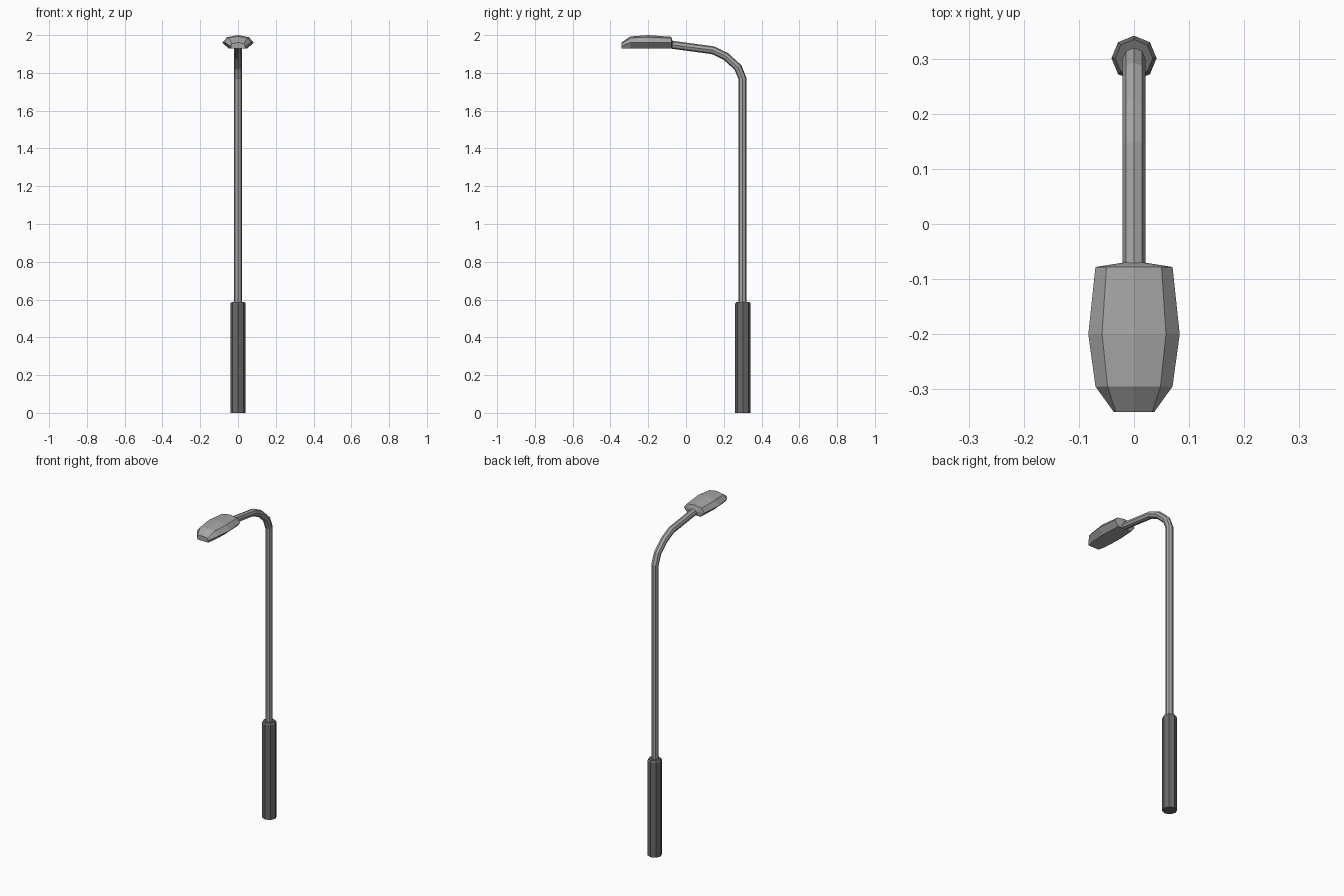
import bpy, bmesh, math
from mathutils import Vector

if "Cube" in bpy.data.objects:
    bpy.data.objects.remove(bpy.data.objects["Cube"])


def grey(name, v):
    m = bpy.data.materials.new(name)
    m.diffuse_color = (v, v, v, 1)
    m.use_nodes = True
    m.node_tree.nodes["Principled BSDF"].inputs["Base Color"].default_value = m.diffuse_color
    return m


dark_metal = grey("dark_metal", 0.14)
mid_metal = grey("mid_metal", 0.38)


def loft(name, rings, mat, tip=None):
    """Skin closed rings in order, cap both ends; tip raises the last cap to a point."""
    bm = bmesh.new()
    rows = [[bm.verts.new(p) for p in ring] for ring in rings]
    n = len(rows[0])
    for a, b in zip(rows, rows[1:]):
        for i in range(n):
            j = (i + 1) % n
            bm.faces.new((a[i], a[j], b[j], b[i]))
    bm.faces.new(rows[0][::-1])
    if tip:
        t = bm.verts.new(tip)
        for i in range(n):
            bm.faces.new((rows[-1][i], rows[-1][(i + 1) % n], t))
    else:
        bm.faces.new(rows[-1])
    bmesh.ops.recalc_face_normals(bm, faces=bm.faces)
    mesh = bpy.data.meshes.new(name)
    bm.to_mesh(mesh)
    bm.free()
    mesh.materials.append(mat)
    ob = bpy.data.objects.new(name, mesh)
    bpy.context.collection.objects.link(ob)
    return ob


def tube(name, path, radii, mat, sides=8):
    """Mitred tube along (y, z) points, with corners on the bend plane."""
    pts = [Vector((0, y, z)) for y, z in path]
    rings = []
    for k, p in enumerate(pts):
        d_in = (p - pts[max(k - 1, 0)]).normalized()
        d_out = (pts[min(k + 1, len(pts) - 1)] - p).normalized()
        d = (d_in + d_out).normalized()
        across = Vector((0, d.z, -d.y))
        stretch = 1 / max(d.dot(d_out if d_out.length else d_in), 0.5)
        ring = []
        for i in range(sides):
            a = 2 * math.pi * i / sides
            ring.append(p + radii[k] * (Vector((math.cos(a), 0, 0))
                                        + across * math.sin(a) * stretch))
        rings.append(ring)
    return loft(name, rings, mat)


# Thick base sleeve with a small top chamfer
tube("base_sleeve", [(0.301, 0), (0.301, 0.578), (0.301, 0.588)],
     [0.041, 0.041, 0.034], dark_metal)

# Slim pole bending into the arm
arm = [(0.299, 0.57), (0.299, 1.77), (0.275, 1.829), (0.211, 1.887),
       (0.143, 1.92), (-0.09, 1.951)]
tube("pole_and_arm", arm, [0.021] * len(arm), mid_metal)

# Lamp head: y, then bottom / side / shoulder (half width, z) and crown z
sections = [
    (-0.341, (0.036, 1.93), (0.037, 1.942), (0.033, 1.955), 1.961),
    (-0.295, (0.045, 1.93), (0.070, 1.960), (0.048, 1.985), 1.993),
    (-0.200, (0.050, 1.93), (0.083, 1.960), (0.058, 1.989), 2.000),
    (-0.078, (0.045, 1.93), (0.070, 1.960), (0.050, 1.983), 1.991),
]
head = []
for y, low, side, shoulder, crown in sections:
    half = [low, side, shoulder]
    head.append([(x, y, z) for x, z in half] + [(0, y, crown)]
                + [(-x, y, z) for x, z in reversed(half)])
loft("lamp_head", head, mid_metal, tip=(0, -0.067, 1.957))
